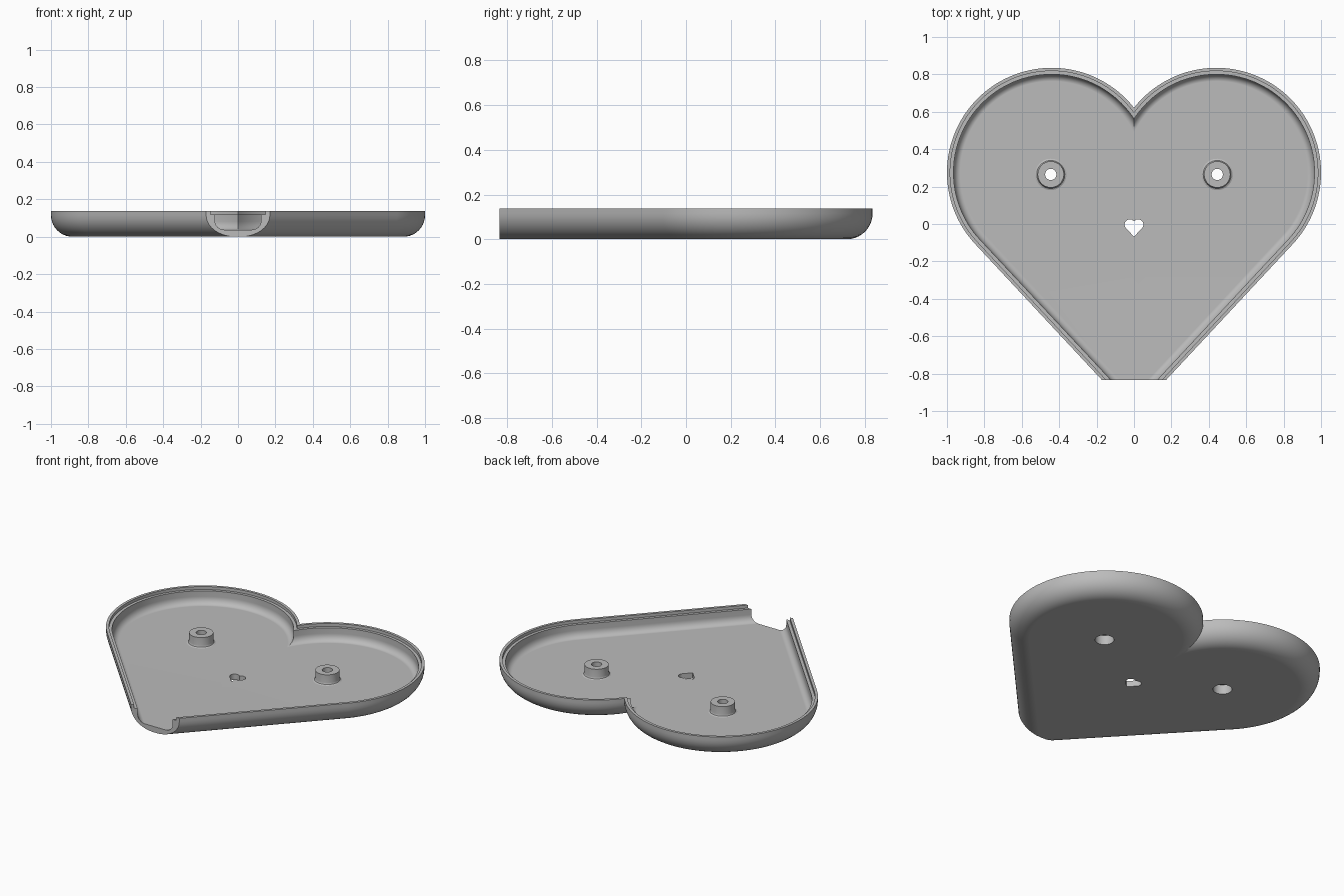
import bpy, bmesh
from math import sin, cos, acos, pi, radians

if "Cube" in bpy.data.objects:
    bpy.data.objects.remove(bpy.data.objects["Cube"])

LOBE_X, LOBE_Y, LOBE_R = 0.44, 0.275, 0.56
SLOPE = radians(43)
CUT_Y, HEIGHT, FLOOR = -0.835, 0.137, 0.037
POST_X, POST_Y = 0.445, 0.265

grey = bpy.data.materials.new("plain grey")
grey.use_nodes = True
grey.diffuse_color = (0.5, 0.5, 0.5, 1)
grey.node_tree.nodes["Principled BSDF"].inputs["Base Color"].default_value = (0.5, 0.5, 0.5, 1)


def add_object(name, bm):
    bmesh.ops.recalc_face_normals(bm, faces=bm.faces)
    mesh = bpy.data.meshes.new(name)
    bm.to_mesh(mesh)
    bm.free()
    obj = bpy.data.objects.new(name, mesh)
    obj.data.materials.append(grey)
    bpy.context.collection.objects.link(obj)
    return obj


def select(obj):
    bpy.ops.object.select_all(action="DESELECT")
    obj.select_set(True)
    bpy.context.view_layer.objects.active = obj


def smooth(obj):
    select(obj)
    bpy.ops.object.shade_smooth_by_angle(angle=radians(35))
    mod = obj.modifiers.new("Weighted", "WEIGHTED_NORMAL")
    mod.keep_sharp = True


def half_heart(inset, steps, cut=True):
    """Right half outline, from the notch round the lobe to the lower end."""
    r = LOBE_R - inset
    start = acos(-LOBE_X / r)
    pts = []
    for i in range(steps + 1):
        a = start + (-SLOPE - start) * i / steps
        pts.append((LOBE_X + r * cos(a), LOBE_Y + r * sin(a)))
    pts[0] = (0, pts[0][1])
    x, y = pts[-1]
    if cut:
        pts.append((x + (CUT_Y - y) * sin(SLOPE) / cos(SLOPE), CUT_Y))
    else:
        pts.append((0, y - x * cos(SLOPE) / sin(SLOPE)))
    return pts


# Wall section as (inset, height): outer round, stepped rim, inner round
outer_r = 0.115
section = [(outer_r * (1 - sin(t)), outer_r * (1 - cos(t)))
           for t in (i * pi / 20 for i in range(11))]
section += [(0, HEIGHT), (0.017, HEIGHT), (0.017, 0.118), (0.035, 0.118)]
section += [(0.035 + 0.037 * (1 - cos(t)), FLOOR + 0.045 * (1 - sin(t)))
            for t in (i * pi / 12 for i in range(7))]

# Heart tray, lofted through the section and open at the lower end
bm = bmesh.new()
rings = []
for inset, z in section:
    half = half_heart(inset, 64)
    full = half + [(-x, y) for x, y in reversed(half[1:])]
    rings.append([bm.verts.new((x, y, z)) for x, y in full])
count = len(rings[0])
end = count // 2          # right-hand vertex of the open end
for low, high in zip(rings, rings[1:]):
    for i in range(count):
        j = (i + 1) % count
        if i != end:
            bm.faces.new((low[i], low[j], high[j], high[i]))
bm.faces.new(rings[0])
bm.faces.new(rings[-1])
bm.faces.new([r[end] for r in rings] + [r[end + 1] for r in reversed(rings)])
tray = add_object("heart_tray", bm)


def prism(name, outline):
    bm = bmesh.new()
    rows = [[bm.verts.new((x, y, z)) for x, y in outline] for z in (-0.1, 0.1)]
    for i in range(len(outline)):
        j = (i + 1) % len(outline)
        bm.faces.new((rows[0][i], rows[0][j], rows[1][j], rows[1][i]))
    for row in rows:
        bm.faces.new(row)
    obj = add_object(name, bm)
    obj.hide_render = True
    return obj


def circle(cx, cy, r, n=48):
    return [(cx + r * cos(2 * pi * i / n), cy + r * sin(2 * pi * i / n)) for i in range(n)]


# Screw recesses and small heart opening cut through the floor
half = half_heart(0, 16, cut=False)
small = [(x * 0.05, y * 0.05 - 0.017)
         for x, y in half + [(-x, y) for x, y in reversed(half[1:-1])]]
cutters = [prism("heart_cutter", small)]
cutters += [prism("recess_cutter", circle(s * POST_X, POST_Y, 0.055)) for s in (-1, 1)]
for cutter in cutters:
    mod = tray.modifiers.new("Cut", "BOOLEAN")
    mod.operation = "DIFFERENCE"
    mod.solver = "EXACT"
    mod.object = cutter
    select(tray)
    bpy.ops.object.modifier_apply(modifier=mod.name)
    bpy.data.objects.remove(cutter)
smooth(tray)

# Hollow screw posts with flared feet
post = [(0.055, FLOOR), (0.084, FLOOR), (0.075, 0.041), (0.07, 0.05), (0.07, 0.1),
        (0.03, 0.1), (0.03, 0.06), (0.055, 0.06)]
for side, name in ((1, "left_screw_post"), (-1, "right_screw_post")):
    bm = bmesh.new()
    loops = [[bm.verts.new((x, y, z)) for x, y in circle(side * POST_X, POST_Y, r)]
             for r, z in post]
    for k, a in enumerate(loops):
        b = loops[(k + 1) % len(loops)]
        for i in range(len(a)):
            j = (i + 1) % len(a)
            bm.faces.new((a[i], a[j], b[j], b[i]))
    smooth(add_object(name, bm))
